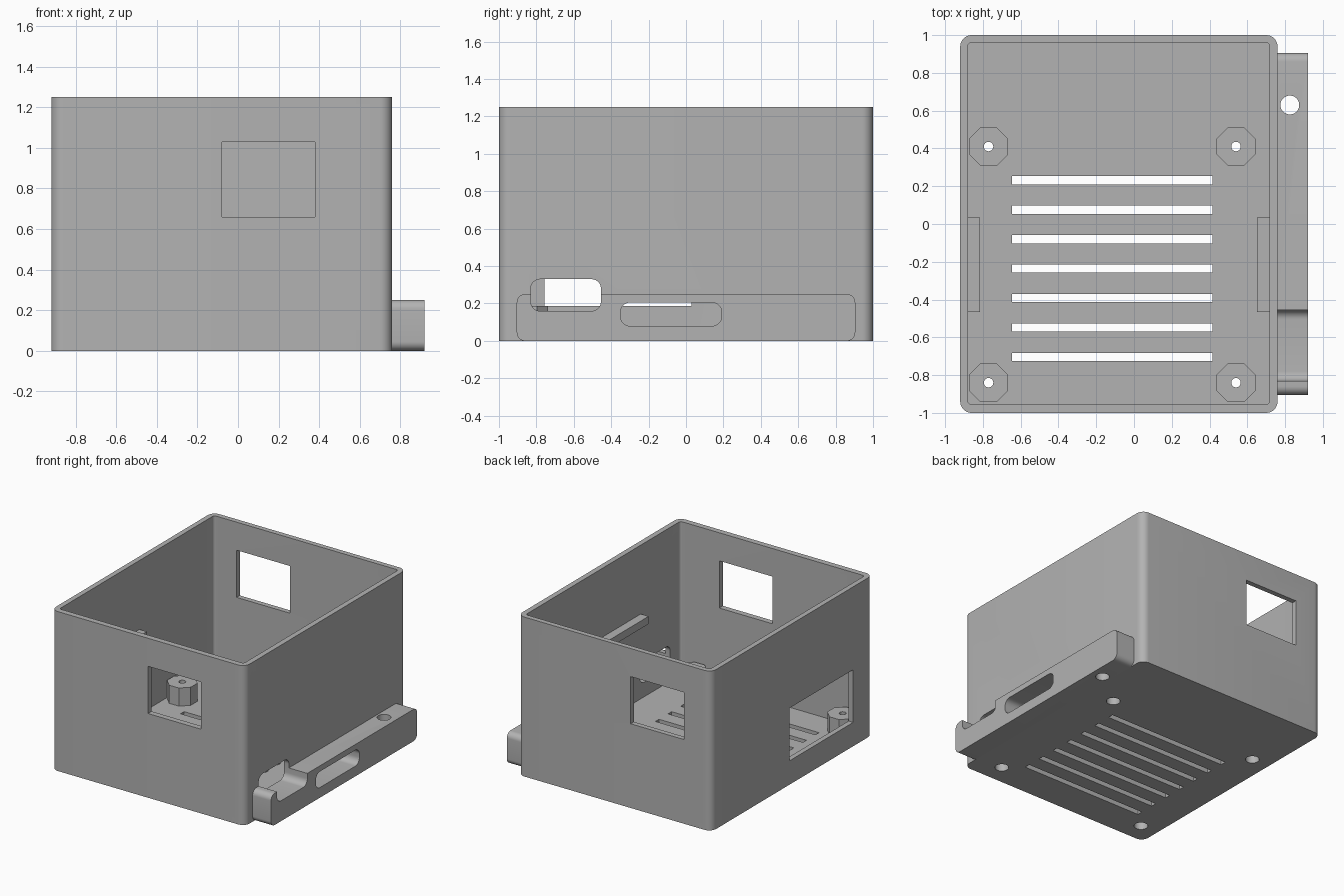
import bpy, bmesh, math

default = bpy.data.objects.get("Cube")
if default:
    bpy.data.objects.remove(default, do_unlink=True)

GREY = (0.45, 0.45, 0.45, 1)
mat = bpy.data.materials.new("plain grey")
mat.use_nodes = True
mat.diffuse_color = GREY
mat.node_tree.nodes["Principled BSDF"].inputs["Base Color"].default_value = GREY


def rounded_rect(u0, u1, v0, v1, r, seg=8):
    """Outline of a rectangle with rounded corners."""
    if r == 0:
        return [(u0, v0), (u1, v0), (u1, v1), (u0, v1)]
    centres = [(u1 - r, v1 - r), (u0 + r, v1 - r), (u0 + r, v0 + r), (u1 - r, v0 + r)]
    pts = []
    for i, (cu, cv) in enumerate(centres):
        for k in range(seg + 1):
            a = (i + k / seg) * math.pi / 2
            pts.append((cu + r * math.cos(a), cv + r * math.sin(a)))
    return pts


def circle(cu, cv, r, n=32):
    """Regular outline with flats facing the axes."""
    return [(cu + r * math.cos((k + 0.5) * math.tau / n),
             cv + r * math.sin((k + 0.5) * math.tau / n)) for k in range(n)]


def prism(name, outline, lo, hi, axis="z"):
    """Extrude an outline along an axis; the outline lies in the other two."""
    place = {"z": lambda u, v, w: (u, v, w),
             "x": lambda u, v, w: (w, u, v),
             "y": lambda u, v, w: (u, w, v)}[axis]
    bm = bmesh.new()
    rings = [[bm.verts.new(place(u, v, w)) for u, v in outline] for w in (lo, hi)]
    n = len(outline)
    for ring in rings:
        bm.faces.new(ring)
    for i in range(n):
        j = (i + 1) % n
        bm.faces.new((rings[0][i], rings[0][j], rings[1][j], rings[1][i]))
    bmesh.ops.recalc_face_normals(bm, faces=bm.faces)
    mesh = bpy.data.meshes.new(name)
    bm.to_mesh(mesh)
    bm.free()
    mesh.materials.append(mat)
    obj = bpy.data.objects.new(name, mesh)
    bpy.context.collection.objects.link(obj)
    return obj


def select(obj):
    bpy.ops.object.select_all(action="DESELECT")
    obj.select_set(True)
    bpy.context.view_layer.objects.active = obj


def cut(obj, cutters):
    select(obj)
    for c in cutters:
        c.hide_render = True
        mod = obj.modifiers.new("cut", "BOOLEAN")
        mod.operation = "DIFFERENCE"
        mod.solver = "EXACT"
        mod.object = c
        bpy.ops.object.modifier_apply(modifier=mod.name)


def finish(obj):
    select(obj)
    bpy.ops.object.shade_smooth_by_angle(angle=math.radians(30))


X0, X1, HEIGHT, FLOOR = -0.92, 0.76, 1.25, 0.045
POSTS = [(x, y) for x in (-0.77, 0.54) for y in (-0.84, 0.41)]

# Cutters for the hollow, windows, side ports, vents and screw holes
hollow = prism("hollow_cutter", rounded_rect(-0.88, 0.718, -0.955, 0.96, 0.02), FLOOR, 2)
front_window = prism("front_window_cutter", rounded_rect(-0.08, 0.38, 0.66, 1.03, 0), -1.1, -0.9, "y")
back_window = prism("back_window_cutter", rounded_rect(-0.685, -0.22, 0.66, 1.03, 0), 0.9, 1.1, "y")
side_window = prism("side_window_cutter", rounded_rect(-0.757, 0.03, 0.187, 0.6, 0), -1, -0.85, "x")
port = prism("port_cutter", rounded_rect(-0.83, -0.455, 0.16, 0.33, 0.05), 0.7, 1, "x")
slot = prism("slot_cutter", rounded_rect(-0.35, 0.19, 0.08, 0.205, 0.05), 0.7, 1, "x")
strap_hole = prism("strap_hole_cutter", circle(0.825, 0.63, 0.05), -0.1, 0.5)
vents = [prism("vent_cutter", rounded_rect(-0.645, 0.415, y - 0.022, y + 0.022, 0), -0.1, 0.1)
         for y in (0.232 - 0.156 * i for i in range(7))]
bores = [prism("bore_cutter", circle(x, y, 0.025), -0.1, 0.4) for x, y in POSTS]
sinks = [prism("sink_cutter", circle(x, y, 0.05), -0.1, 0.1) for x, y in POSTS]

# Open box
box = prism("case_shell", rounded_rect(X0, X1, -1, 1, 0.06), 0, HEIGHT)
cut(box, [hollow, front_window, back_window, side_window, port, slot] + vents + sinks)
finish(box)

# Side flange with port recess, slot and hole
flange = prism("side_flange", rounded_rect(-0.905, 0.905, 0, 0.25, 0.045), X1 - 0.005, 0.92, "x")
cut(flange, [port, slot, strap_hole])
finish(flange)

# Octagonal standoffs
for i, (x, y) in enumerate(POSTS):
    post = prism(f"standoff_{i + 1}", circle(x, y, 0.111, 8), FLOOR - 0.002, 0.187)
    cut(post, [bores[i], sinks[i]])
    finish(post)

# Inner support rails
for name, a, b in (("right_rail", -0.882, -0.815), ("left_rail", 0.65, 0.72)):
    prism(name, rounded_rect(a, b, -0.465, 0.035, 0), 0.65, 0.71)

# Remove the helpers
for obj in [o for o in bpy.data.objects if o.name.split(".")[0].endswith("_cutter")]:
    bpy.data.objects.remove(obj, do_unlink=True)
